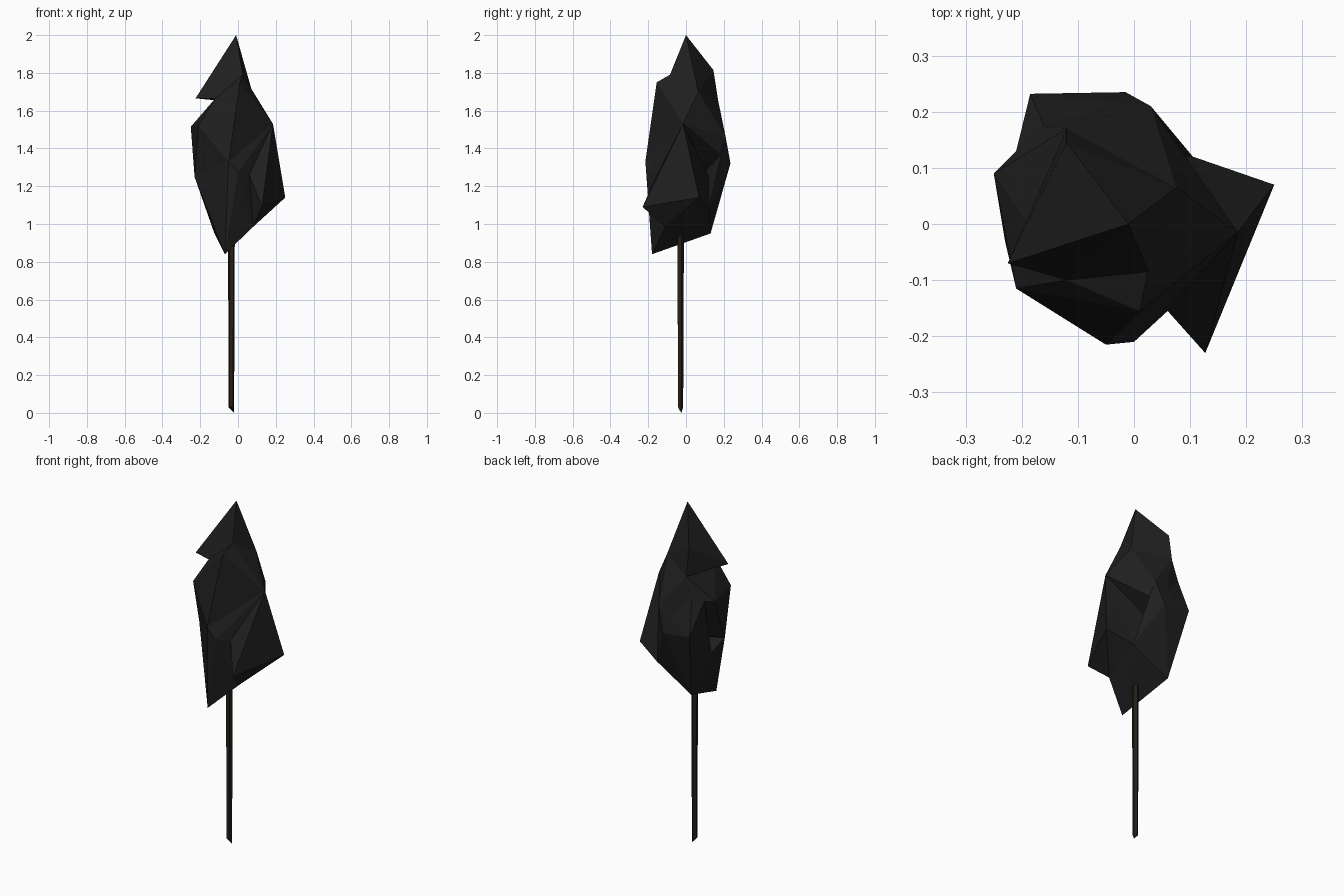
import bpy, bmesh
from mathutils import Vector

default_cube = bpy.data.objects.get("Cube")
if default_cube:
    bpy.data.objects.remove(default_cube, do_unlink=True)


def make_material(name, colour):
    material = bpy.data.materials.new(name)
    material.use_nodes = True
    material.diffuse_color = colour
    material.node_tree.nodes["Principled BSDF"].inputs["Base Color"].default_value = colour
    return material


def add_object(name, bm, material):
    bmesh.ops.recalc_face_normals(bm, faces=bm.faces[:])
    mesh = bpy.data.meshes.new(name)
    bm.to_mesh(mesh)
    bm.free()
    mesh.materials.append(material)
    obj = bpy.data.objects.new(name, mesh)
    bpy.context.scene.collection.objects.link(obj)
    return obj


def faceted_lump(name, points, material):
    """Wrap a flat-faced convex shell around the given corners."""
    bm = bmesh.new()
    for point in points:
        bm.verts.new(point)
    bmesh.ops.convex_hull(bm, input=bm.verts[:])
    spare = [v for v in bm.verts if not v.link_faces]
    bmesh.ops.delete(bm, geom=spare, context='VERTS')
    return add_object(name, bm, material)


leaf_black = make_material("leaf_charcoal", (0.014, 0.014, 0.014, 1))
bark = make_material("bark_dark_brown", (0.017, 0.013, 0.009, 1))

# Shared corners of the foliage, so that neighbouring lumps meet exactly
tip = (-0.01, 0, 2)
crown_front = (0.01, -0.155, 1.75)
crown_side = (0.025, -0.085, 1.79)
shoulder = (0.075, 0.065, 1.7)
crown_back = (-0.12, 0.145, 1.815)
overhang = (-0.225, -0.07, 1.665)
throat = (-0.12, -0.1, 1.665)
nape = (-0.12, 0.17, 1.655)
right_back = (-0.25, 0.09, 1.515)
right_front = (-0.21, -0.115, 1.52)
left_mid = (0.185, -0.015, 1.53)
belly = (-0.05, -0.215, 1.33)
back_high = (0.03, 0.21, 1.46)
back_mid = (-0.015, 0.235, 1.32)
back_right = (-0.185, 0.232, 1.34)
back_upper = (-0.16, 0.175, 1.53)
back_crease = (-0.21, 0.13, 1.52)
right_low = (-0.23, -0.03, 1.25)
right_under = (-0.205, 0.06, 1.19)
back_under = (-0.115, 0.165, 1.16)
fold_outer = (0, -0.21, 1.27)
fold_inner = (0.06, -0.155, 1.26)
spur_left = (0.25, 0.07, 1.14)
spur_front = (0.127, -0.23, 1.09)
left_under = (0.105, 0.12, 1.08)
left_keel = (0.08, -0.11, 0.985)
low_front = (-0.07, -0.18, 0.84)
low_back = (-0.125, 0.13, 0.95)

# Foliage: broad middle, pointed crown, back bulge, tapering base and side spur
foliage = faceted_lump("foliage", [
    crown_front, crown_side, shoulder, throat, nape, right_back, right_front,
    left_mid, belly, back_high, back_mid, back_upper, back_crease, right_low], leaf_black)
lumps = [
    faceted_lump("foliage_crown", [
        tip, crown_side, shoulder, crown_back, overhang, throat, nape], leaf_black),
    faceted_lump("foliage_back", [
        back_upper, back_crease, back_right, back_mid, back_high, back_under,
        right_under, left_under, low_back], leaf_black),
    faceted_lump("foliage_base", [
        belly, fold_outer, fold_inner, right_low, right_under, back_under,
        left_mid, left_under, left_keel, low_front, low_back], leaf_black),
    faceted_lump("foliage_spur", [
        left_mid, spur_left, spur_front, fold_inner, left_under, left_keel], leaf_black),
]

# Merge the lumps into one skin
for lump in lumps:
    union = foliage.modifiers.new("merge_" + lump.name, 'BOOLEAN')
    union.operation = 'UNION'
    union.solver = 'EXACT'
    union.object = lump
bpy.context.view_layer.update()
depsgraph = bpy.context.evaluated_depsgraph_get()
merged = bpy.data.meshes.new_from_object(foliage.evaluated_get(depsgraph))
foliage.modifiers.clear()
foliage.data = merged
for lump in lumps:
    bpy.data.objects.remove(lump, do_unlink=True)

# Trunk: a thin tapering five-sided pole with a slanted, pointed foot
bm = bmesh.new()
bmesh.ops.create_cone(bm, cap_ends=True, segments=5, radius1=0.015, radius2=0.019, depth=0.92)
bmesh.ops.translate(bm, verts=bm.verts[:], vec=Vector((-0.035, -0.03, 0.49)))
foot = [v for v in bm.verts if v.co.z < 0.1]
max(foot, key=lambda v: v.co.x + v.co.y).co.z = 0
trunk = add_object("trunk", bm, bark)
